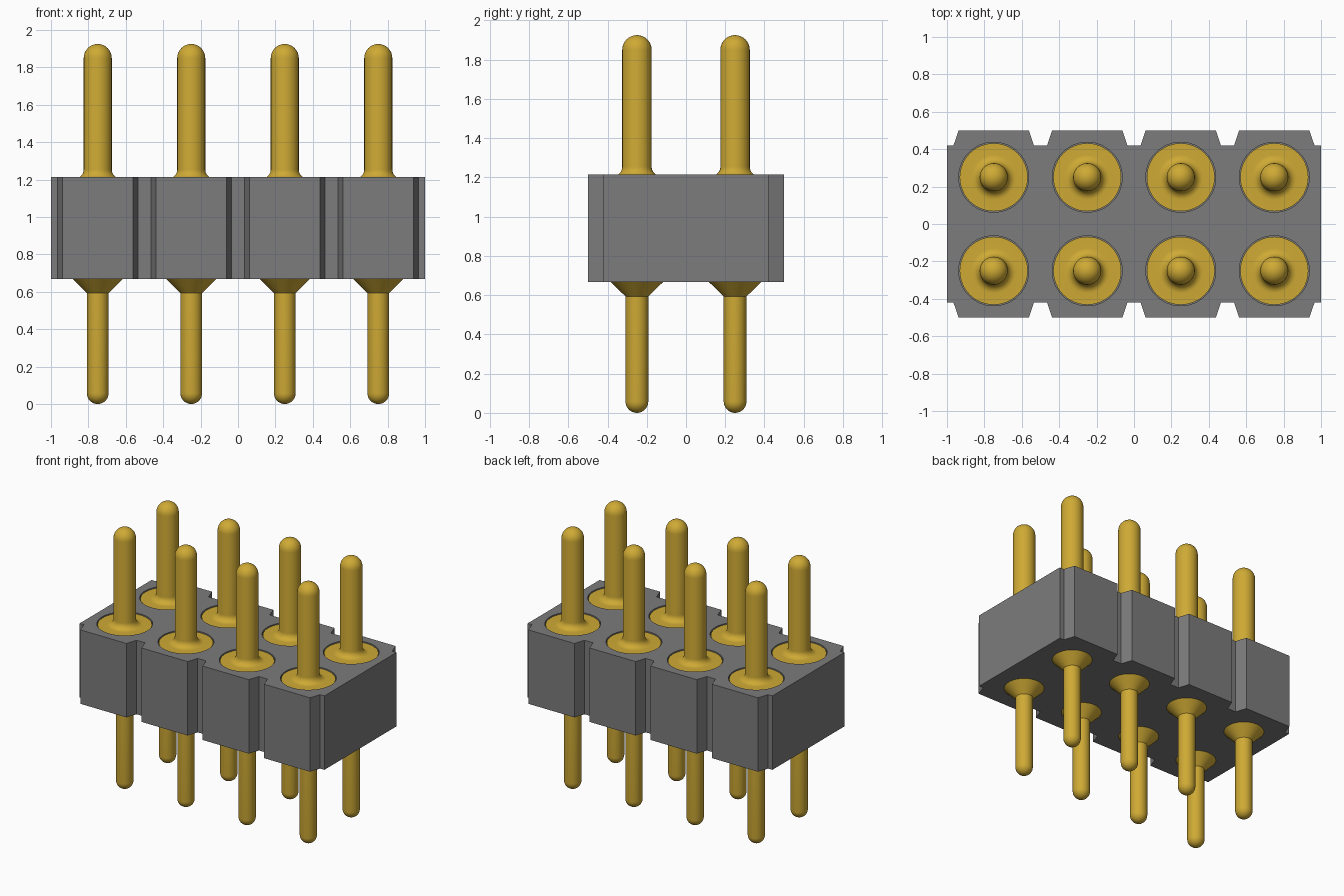
import bpy, bmesh, math
from mathutils import Matrix, Vector

cube = bpy.data.objects.get("Cube")
if cube:
    bpy.data.objects.remove(cube, do_unlink=True)

PITCH = 0.5
COLS, ROWS = (-1.5, -0.5, 0.5, 1.5), (-0.5, 0.5)
Z_LOW, Z_HIGH = 0.668, 1.214
SEGMENTS = 48


def material(name, color):
    m = bpy.data.materials.new(name)
    m.use_nodes = True
    m.diffuse_color = (*color, 1)
    m.node_tree.nodes["Principled BSDF"].inputs["Base Color"].default_value = (*color, 1)
    return m


def add_object(name, bm, mat=None):
    bmesh.ops.recalc_face_normals(bm, faces=bm.faces)
    mesh = bpy.data.meshes.new(name)
    bm.to_mesh(mesh)
    bm.free()
    if mat:
        mesh.materials.append(mat)
    ob = bpy.data.objects.new(name, mesh)
    bpy.context.collection.objects.link(ob)
    return ob


def activate(ob):
    bpy.ops.object.select_all(action='DESELECT')
    ob.select_set(True)
    bpy.context.view_layer.objects.active = ob


def arc(r0, z0, radius, start, end, steps=8):
    """Profile points (radius, height) along an arc, angles in degrees."""
    angles = [math.radians(start + (end - start) * i / steps) for i in range(steps + 1)]
    return [(r0 + radius * math.cos(a), z0 + radius * math.sin(a)) for a in angles]


grey = material("housing grey", (0.2, 0.2, 0.2))
gold = material("pin gold", (0.62, 0.4, 0.035))

# Housing: notched outline, front edge then its half-turn copy, extruded upward
edge = [(-1, -0.42)]
for c in COLS:
    x = c * PITCH
    edge += [(x - 0.215, -0.42), (x - 0.188, -0.5), (x + 0.188, -0.5), (x + 0.215, -0.42)]
edge.append((1, -0.42))
outline = edge + [(-x, -y) for x, y in edge]
bm = bmesh.new()
base = bm.faces.new([bm.verts.new((x, y, Z_LOW)) for x, y in outline])
top = bmesh.ops.extrude_face_region(bm, geom=[base])["geom"]
bmesh.ops.translate(bm, vec=(0, 0, Z_HIGH - Z_LOW),
                    verts=[v for v in top if isinstance(v, bmesh.types.BMVert)])
housing = add_object("housing", bm, grey)

# Round seats sunk into the housing top
bm = bmesh.new()
for c in COLS:
    for r in ROWS:
        bmesh.ops.create_cone(bm, cap_ends=True, segments=SEGMENTS, radius1=0.187,
                              radius2=0.187, depth=0.1,
                              matrix=Matrix.Translation((c * PITCH, r * PITCH, Z_HIGH)))
cutter = add_object("seat_cutter", bm)
cutter.hide_render = True
cut = housing.modifiers.new("seats", 'BOOLEAN')
cut.object = cutter
cut.solver = 'EXACT'
activate(housing)
bpy.ops.object.modifier_apply(modifier=cut.name)
bpy.data.objects.remove(cutter, do_unlink=True)

# Pin: lathed profile with round tail, collar cone, flange, fillet and round tip
profile = arc(0, 0.058, 0.058, -90, 0)
profile += [(0.058, 0.593), (0.134, Z_LOW), (0.134, 1.1), (0.182, 1.15), (0.182, 1.208)]
profile += arc(0.12, 1.253, 0.045, 270, 180)
profile += arc(0, 1.85, 0.075, 0, 90)
bm = bmesh.new()
verts = [bm.verts.new((r, 0, z)) for r, z in profile]
edges = [bm.edges.new(pair) for pair in zip(verts, verts[1:])]
bmesh.ops.spin(bm, geom=verts + edges, axis=(0, 0, 1), cent=(0, 0, 0),
               angle=math.tau, steps=SEGMENTS)
bmesh.ops.remove_doubles(bm, verts=bm.verts, dist=0.0005)
pin = add_object("pin_1", bm, gold)
activate(pin)
bpy.ops.object.shade_smooth_by_angle(angle=math.radians(30))

# Repeat the pin over the grid, sharing one mesh
spots = [Vector((c * PITCH, r * PITCH, 0)) for r in ROWS for c in COLS]
pin.location = spots[0]
for i, spot in enumerate(spots[1:], 2):
    copy = pin.copy()
    copy.name = f"pin_{i}"
    copy.location = spot
    bpy.context.collection.objects.link(copy)
